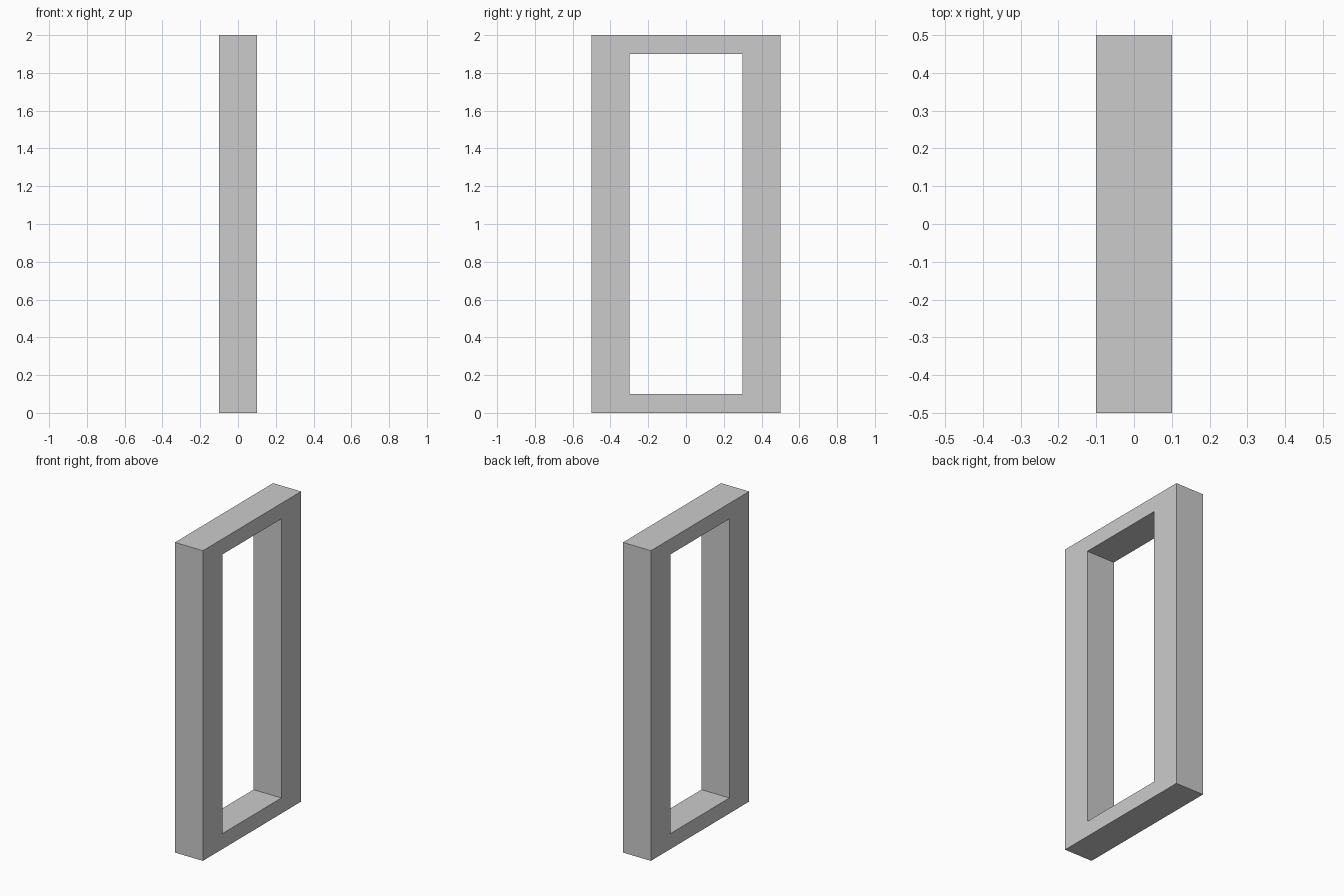
import bpy, bmesh

if "Cube" in bpy.data.objects:
    bpy.data.objects.remove(bpy.data.objects["Cube"])

DEPTH = 0.2
OUTER = (0.5, 0.0, 2.0)   # half width, bottom, top
INNER = (0.3, 0.1, 1.9)


def rectangle(half_width, bottom, top):
    return [(-half_width, bottom), (half_width, bottom),
            (half_width, top), (-half_width, top)]


bm = bmesh.new()

# Flat mitred ring between the outer and inner rectangles
outer, inner = [[bm.verts.new((-DEPTH / 2, y, z)) for y, z in rectangle(*r)]
                for r in (OUTER, INNER)]
for i in range(4):
    j = (i + 1) % 4
    bm.faces.new((outer[i], outer[j], inner[j], inner[i]))

# Extrude the ring through the frame depth
ring = bmesh.ops.extrude_face_region(bm, geom=bm.faces[:], use_keep_orig=True)
moved = [g for g in ring["geom"] if isinstance(g, bmesh.types.BMVert)]
bmesh.ops.translate(bm, verts=moved, vec=(DEPTH, 0, 0))
bmesh.ops.recalc_face_normals(bm, faces=bm.faces[:])

mesh = bpy.data.meshes.new("rectangular_frame")
bm.to_mesh(mesh)
bm.free()
frame = bpy.data.objects.new("rectangular_frame", mesh)
bpy.context.collection.objects.link(frame)
